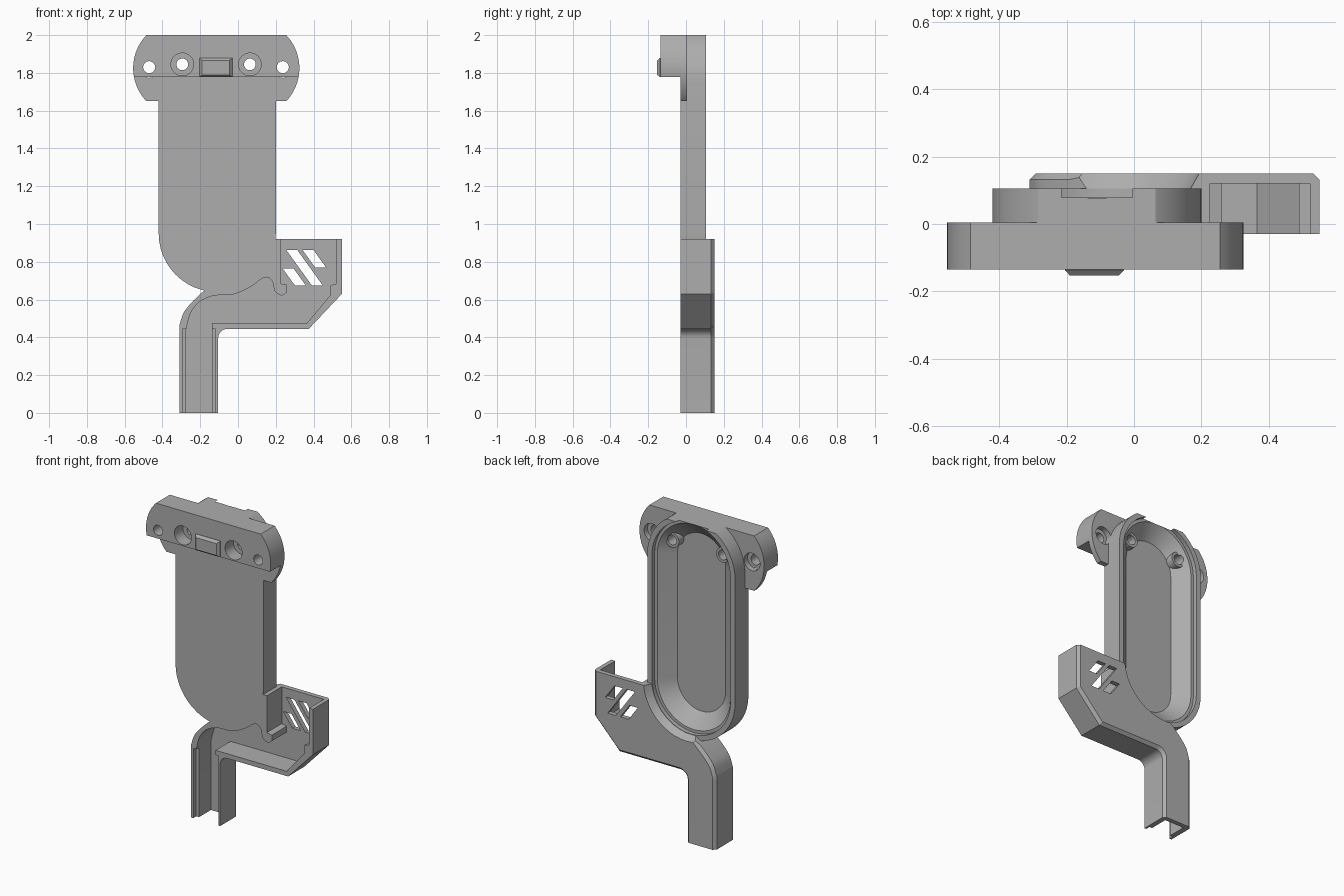
import bpy, bmesh
from math import sin, cos, pi, asin
from mathutils import Vector

old = bpy.data.objects.get("Cube")
if old:
    bpy.data.objects.remove(old, do_unlink=True)

grey = bpy.data.materials.new("matte grey")
grey.use_nodes = True
grey.diffuse_color = (0.42, 0.42, 0.42, 1)
grey.node_tree.nodes["Principled BSDF"].inputs["Base Color"].default_value = (0.42, 0.42, 0.42, 1)

CX = -0.11          # centre line of the main body
FRONT, RIM, BACK = -0.03, 0.105, 0.15


def loft(name, rings, bevel_rule=None, bevel=0.018):
    """Join outlines in the xz plane, each given as (y, points), into a solid."""
    bm = bmesh.new()
    loops = [[bm.verts.new((x, y, z)) for x, z in pts] for y, pts in rings]
    n = len(loops[0])
    for a, b in zip(loops, loops[1:]):
        for i in range(n):
            j = (i + 1) % n
            bm.faces.new((a[i], a[j], b[j], b[i]))
    bm.faces.new(loops[0])
    bm.faces.new(loops[-1])
    bmesh.ops.recalc_face_normals(bm, faces=bm.faces)
    if bevel_rule:
        edges = [e for e in bm.edges if bevel_rule(*[v.co for v in e.verts])]
        bmesh.ops.bevel(bm, geom=edges, offset=bevel, segments=1, affect='EDGES')
    mesh = bpy.data.meshes.new(name)
    bm.to_mesh(mesh)
    bm.free()
    mesh.materials.append(grey)
    ob = bpy.data.objects.new(name, mesh)
    bpy.context.collection.objects.link(ob)
    return ob


def slab(name, pts, y0, y1, **kw):
    return loft(name, [(y0, pts), (y1, pts)], **kw)


def rect(x0, x1, z0, z1):
    return [(x0, z0), (x1, z0), (x1, z1), (x0, z1)]


def arc(x, z, r, a0, a1, n=24):
    return [(x + r * cos(a0 + (a1 - a0) * i / n), z + r * sin(a0 + (a1 - a0) * i / n))
            for i in range(n + 1)]


def disc(x, z, r):
    return arc(x, z, r, 0, 2 * pi, 32)[:-1]


def stadium(r):
    return arc(CX, 0.95, r, pi, 2 * pi) + arc(CX, 1.744, r, 0, pi)


def spline(pts, n=5):
    """Smooth curve through the given points."""
    p = [Vector(q) for q in [pts[0]] + pts + [pts[-1]]]
    out = []
    for a, b, c, d in zip(p, p[1:], p[2:], p[3:]):
        for i in range(n):
            t = i / n
            v = 0.5 * (2 * b + (c - a) * t + (2 * a - 5 * b + 4 * c - d) * t ** 2
                       + (3 * b - a - 3 * c + d) * t ** 3)
            out.append(tuple(v))
    return out + [pts[-1]]


def cut(ob, *cutters):
    for c in cutters:
        c.hide_render = True
        mod = ob.modifiers.new("cut", 'BOOLEAN')
        mod.operation = 'DIFFERENCE'
        mod.solver = 'EXACT'
        mod.object = c
        bpy.context.view_layer.objects.active = ob
        bpy.ops.object.modifier_apply(modifier=mod.name)
        bpy.data.objects.remove(c, do_unlink=True)


def finish(ob):
    bpy.ops.object.select_all(action='DESELECT')
    ob.select_set(True)
    bpy.context.view_layer.objects.active = ob
    bpy.ops.object.shade_smooth_by_angle(angle=0.5)


big_holes = [(-0.295, 1.845), (0.063, 1.845)]
small_holes = [(-0.47, 1.83), (0.237, 1.83)]

# Main body: long rounded tray, trimmed flat at the top
body = slab("tray_body", stadium(0.31), FRONT, RIM)
cut(body,
    loft("tray_recess", [(0.2, stadium(0.277)), (0.078, stadium(0.277)),
                         (0.078, stadium(0.258)), (0.0, stadium(0.17))]),
    slab("top_trim", rect(-1, 1, 2, 2.5), -0.5, 0.5))

# Screw bosses standing in the tray
bosses = [slab("screw_boss", disc(x, z, 0.048), -0.02, 0.05) for x, z in big_holes]

# Mounting bar with rounded ears; the lower part of the ears is thin
R = 0.254
half = asin(0.175 / R)
ears = (arc(-0.555 + R, 1.825, R, pi - half, pi + half)
        + arc(0.325 - R, 1.825, R, -half, half))
bar = slab("mounting_bar", ears, -0.135, 0.005)
cut(bar, slab("step_cut", rect(-1, 1, 1.5, 1.777), -0.5, FRONT),
    # keep the tray floor clear of the bar
    slab("tray_clearance", stadium(0.29), FRONT + 0.02, 0.2))
for x, z in big_holes:
    cut(bar, slab("screw_head_hole", disc(x, z, 0.06), -0.5, -0.05))
    for ob in [bar, body] + bosses:
        cut(ob, slab("screw_hole", disc(x, z, 0.031), -0.5, 0.5))
for x, z in small_holes:
    cut(bar, slab("ear_hole", disc(x, z, 0.032), -0.5, 0.5),
        slab("ear_counterbore", disc(x, z, 0.056), -0.03, 0.5))

# Chamfered tab on the front of the bar
tab = loft("front_tab", [(-0.13, rect(-0.205, -0.03, 1.777, 1.88)),
                         (-0.137, rect(-0.205, -0.03, 1.777, 1.88)),
                         (-0.153, rect(-0.19, -0.045, 1.79, 1.866))])

# Cable arm: hollow housing with a leg, open to the front
outline = ([(-0.31, 0), (-0.31, 0.44)]
           + spline([(-0.31, 0.465), (-0.288, 0.53), (-0.245, 0.585), (-0.193, 0.636)])
           + [(-0.1, 0.7), (0.1, 0.92), (0.55, 0.92), (0.55, 0.63), (0.375, 0.445)]
           + arc(-0.055, 0.395, 0.05, pi / 2, pi, 8) + [(-0.105, 0)])


def back_side_edge(a, b):
    flat = abs(a.z - b.z) < 1e-5 and (a.z < 0.01 or a.z > 0.9)
    inner = max(a.z, b.z) > 0.69 and min(a.x, b.x) < 0.2
    return min(a.y, b.y) > BACK - 1e-4 and not flat and not inner


arm = slab("cable_arm", outline, FRONT, BACK, bevel_rule=back_side_edge)
pocket = ([(-0.275, -0.1)]
          + spline([(-0.275, 0.44), (-0.25, 0.53), (-0.2, 0.59), (-0.13, 0.62),
                    (-0.05, 0.625), (0, 0.635), (0.07, 0.67), (0.14, 0.717), (0.18, 0.7),
                    (0.195, 0.645), (0.23, 0.622), (0.26, 0.64)])
          + [(0.26, 0.678), (0.225, 0.685), (0.225, 1), (0.522, 1), (0.522, 0.685),
             (0.49, 0.675), (0.49, 0.625), (0.365, 0.475), (-0.137, 0.475), (-0.137, -0.1)])
cut(arm,
    slab("arm_pocket", pocket, -0.2, 0.12),
    loft("tray_seat", [(-0.2, stadium(0.304)), (0.1, stadium(0.304)),
                       (0.1, stadium(0.277)), (0.16, stadium(0.311))]))

# Rebates along the front of the leg walls
for x0, x1 in [(-0.295, -0.27), (-0.142, -0.118)]:
    cut(arm, slab("leg_rebate", rect(x0, x1, -0.1, 0.445), -0.2, 0.0))

# Slanted vent slots in the back of the housing
for x, z0, z1 in [(0.256, 0.675, 0.862), (0.342, 0.77, 0.862), (0.236, 0.675, 0.765)]:
    run = (z1 - z0) * 0.72
    slot = [(x, z1), (x + 0.058, z1), (x + 0.058 + run, z0), (x + run, z0)]
    cut(arm, slab("vent_slot", slot, 0.05, 0.3))

for ob in [body, bar, tab, arm] + bosses:
    finish(ob)
